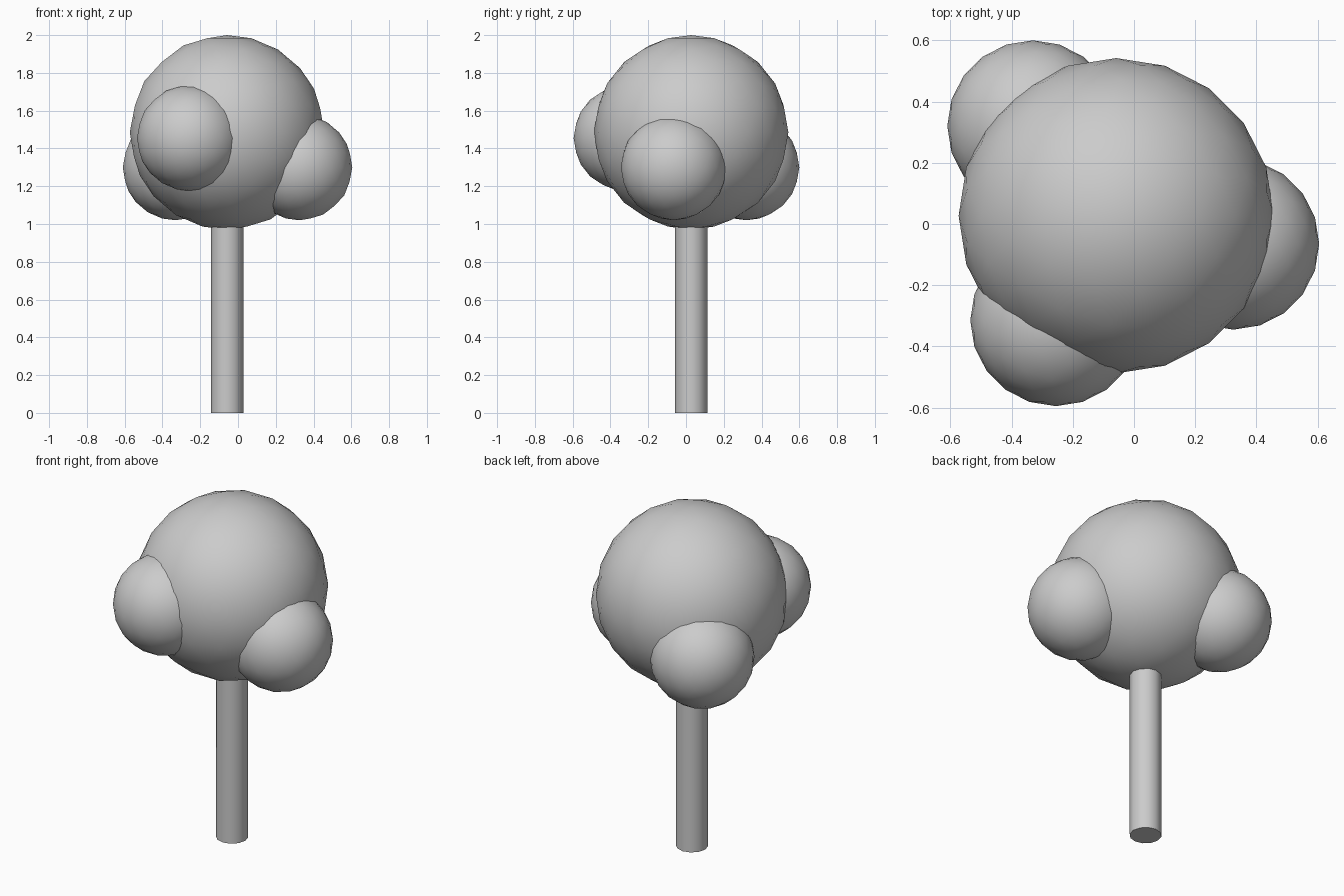
import bpy

if "Cube" in bpy.data.objects:
    bpy.data.objects.remove(bpy.data.objects["Cube"])

CX, CY = -0.058, 0.027  # trunk axis


def foliage(name, radius, location):
    bpy.ops.mesh.primitive_ico_sphere_add(subdivisions=3, radius=radius, location=location)
    ball = bpy.context.object
    ball.name = name
    bpy.ops.object.shade_smooth()
    return ball


# Trunk, reaching into the crown
bpy.ops.mesh.primitive_cylinder_add(vertices=12, radius=0.086, depth=1.1,
                                    location=(CX, CY, 0.55))
bpy.context.object.name = "trunk"
bpy.ops.object.shade_smooth_by_angle(angle=0.7)

# Main crown
foliage("crown", 0.515, (CX, CY, 1.485))

# Smaller leaf clumps around the crown
for name, loc in (("front_clump", (-0.255, -0.315, 1.455)),
                  ("right_clump", (0.325, -0.065, 1.30)),
                  ("back_left_clump", (-0.33, 0.32, 1.30))):
    foliage(name, 0.28, loc)
